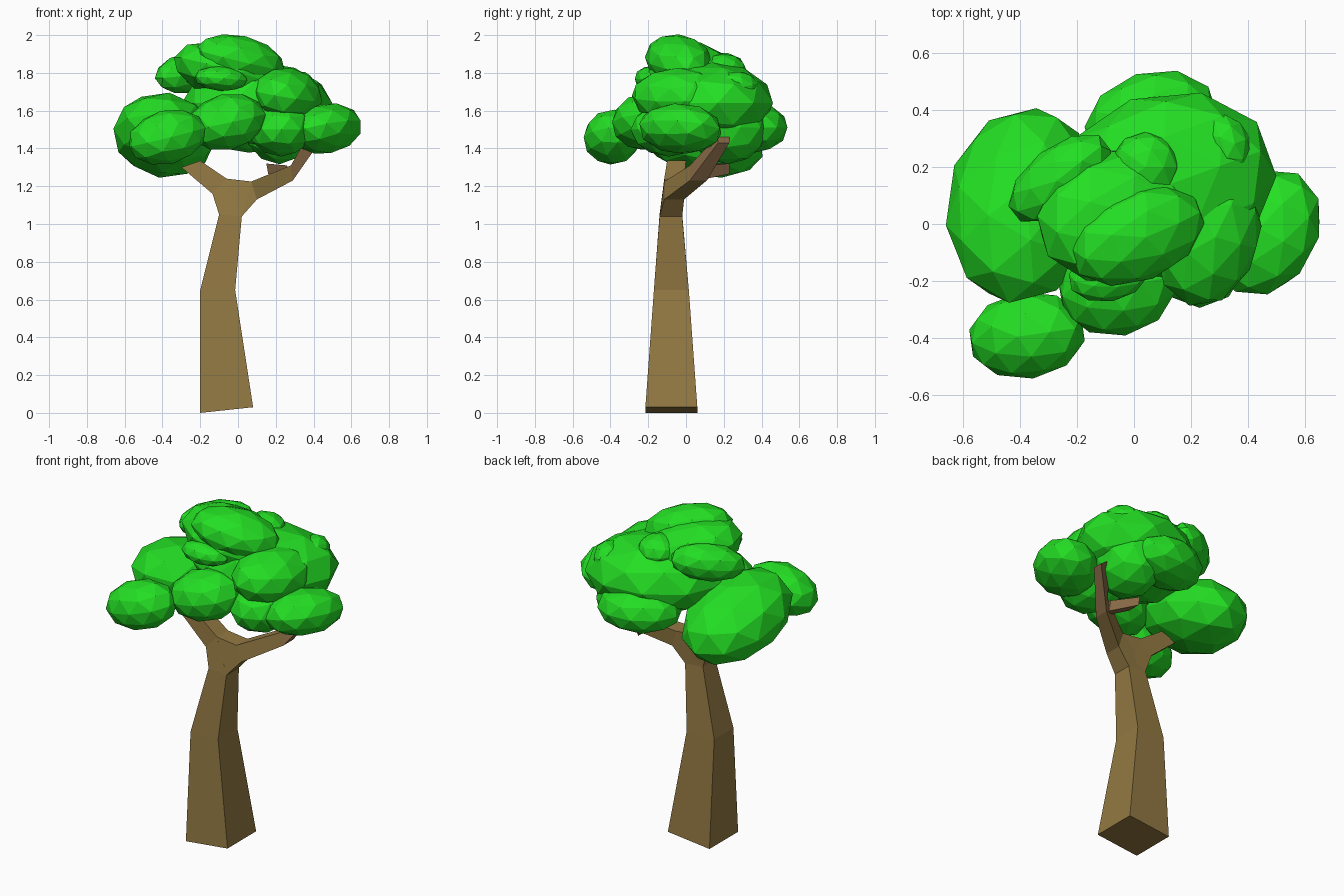
import bpy, bmesh
from math import radians
from mathutils import Matrix, Euler, Vector

if "Cube" in bpy.data.objects:
    bpy.data.objects.remove(bpy.data.objects["Cube"])


def material(name, rgb):
    m = bpy.data.materials.new(name)
    m.diffuse_color = (*rgb, 1)
    m.use_nodes = True
    m.node_tree.nodes["Principled BSDF"].inputs["Base Color"].default_value = m.diffuse_color
    return m


LEAF = material("leaf green", (0.017, 0.73, 0.017))
BARK = material("tan bark", (0.29, 0.19, 0.055))
CUT = material("reddish bark", (0.24, 0.14, 0.06))


def finish(name, bm, mats):
    bmesh.ops.recalc_face_normals(bm, faces=bm.faces[:])
    me = bpy.data.meshes.new(name)
    bm.to_mesh(me)
    bm.free()
    for m in mats:
        me.materials.append(m)
    ob = bpy.data.objects.new(name, me)
    bpy.context.collection.objects.link(ob)
    return ob


def limb(name, rings, red_from=99):
    """Four-sided loft; ring = left x, left z, right x, right z, front y, back y."""
    bm = bmesh.new()
    loops = []
    for xl, zl, xr, zr, y0, y1 in rings:
        loops.append([bm.verts.new(c) for c in
                      ((xl, y0, zl), (xr, y0, zr), (xr, y1, zr), (xl, y1, zl))])
    for i, (a, b) in enumerate(zip(loops, loops[1:])):
        for k in range(4):
            f = bm.faces.new((a[k], a[(k + 1) % 4], b[(k + 1) % 4], b[k]))
            f.material_index = int(i >= red_from)
    bm.faces.new(loops[0])
    end = bm.faces.new(loops[-1])
    end.material_index = int(red_from < 99)
    return finish(name, bm, (BARK, CUT))


def clump(name, centre, radii, rot=(0, 0, 0)):
    """Faceted, tilted ellipsoid of leaves."""
    bm = bmesh.new()
    mat = (Matrix.Translation(Vector(centre))
           @ Euler([radians(a) for a in rot]).to_matrix().to_4x4()
           @ Matrix.Diagonal((*radii, 1)))
    bmesh.ops.create_icosphere(bm, subdivisions=2, radius=1.02, matrix=mat)
    return finish(name, bm, (LEAF,))


# Trunk and branches
fork = (-0.10, 1.05, 0.02, 1.04, -0.14, -0.02)
limb("trunk", [(-0.20, 0.0, 0.08, 0.03, -0.215, 0.06),
               (-0.20, 0.65, -0.015, 0.65, -0.17, 0.015),
               fork,
               (-0.06, 1.24, 0.07, 1.225, -0.115, -0.01)])
limb("left_branch", [fork,
                     (-0.135, 1.16, -0.06, 1.24, -0.115, -0.01),
                     (-0.30, 1.30, -0.20, 1.335, -0.10, 0.0)], 2)
limb("right_branch", [(0.02, 1.04, -0.10, 1.05, -0.14, -0.02),
                      (0.10, 1.13, 0.07, 1.225, -0.115, -0.01),
                      (0.29, 1.23, 0.28, 1.31, 0.02, 0.11),
                      (0.43, 1.43, 0.37, 1.47, 0.17, 0.23)], 2)
limb("side_twig", [(0.27, 1.24, 0.26, 1.31, 0.03, 0.11),
                   (0.16, 1.265, 0.15, 1.32, 0.15, 0.23)], 0)

# Lower canopy
clump("front_left_leaves", (-0.375, -0.39, 1.46), (0.21, 0.15, 0.14), (0, -14, 8))
clump("left_leaves", (-0.39, 0.065, 1.47), (0.265, 0.355, 0.205), (-18, 0, -8))
clump("front_leaves", (-0.06, -0.22, 1.54), (0.21, 0.17, 0.145), (0, -12, 10))
clump("right_leaves", (0.465, -0.03, 1.505), (0.18, 0.23, 0.13), (0, -14, -28))
clump("low_right_leaves", (0.23, -0.09, 1.50), (0.17, 0.20, 0.14))
clump("back_leaves", (0.06, 0.36, 1.51), (0.235, 0.17, 0.13), (0, 0, 18))
clump("back_right_leaves", (0.22, 0.22, 1.51), (0.18, 0.21, 0.19))

# Middle canopy
clump("main_leaves", (0.10, 0.13, 1.64), (0.40, 0.32, 0.215), (0, 0, 20))
clump("front_right_leaves", (0.26, -0.04, 1.68), (0.18, 0.25, 0.145), (0, 10, -15))
clump("small_right_leaves", (0.32, 0.27, 1.71), (0.09, 0.12, 0.10), (0, 20, 20))

# Upper canopy
clump("upper_leaves", (-0.05, 0.03, 1.80), (0.30, 0.23, 0.15), (0, 16, 15))
clump("upper_left_leaves", (-0.26, 0.16, 1.80), (0.21, 0.11, 0.105), (0, -8, 38))
clump("upper_front_leaves", (-0.09, -0.18, 1.77), (0.14, 0.09, 0.065), (0, 4, 10))
clump("upper_back_leaves", (0.04, 0.20, 1.81), (0.12, 0.12, 0.09))
clump("top_leaves", (0.01, -0.04, 1.87), (0.25, 0.16, 0.125), (8, 12, 22))
